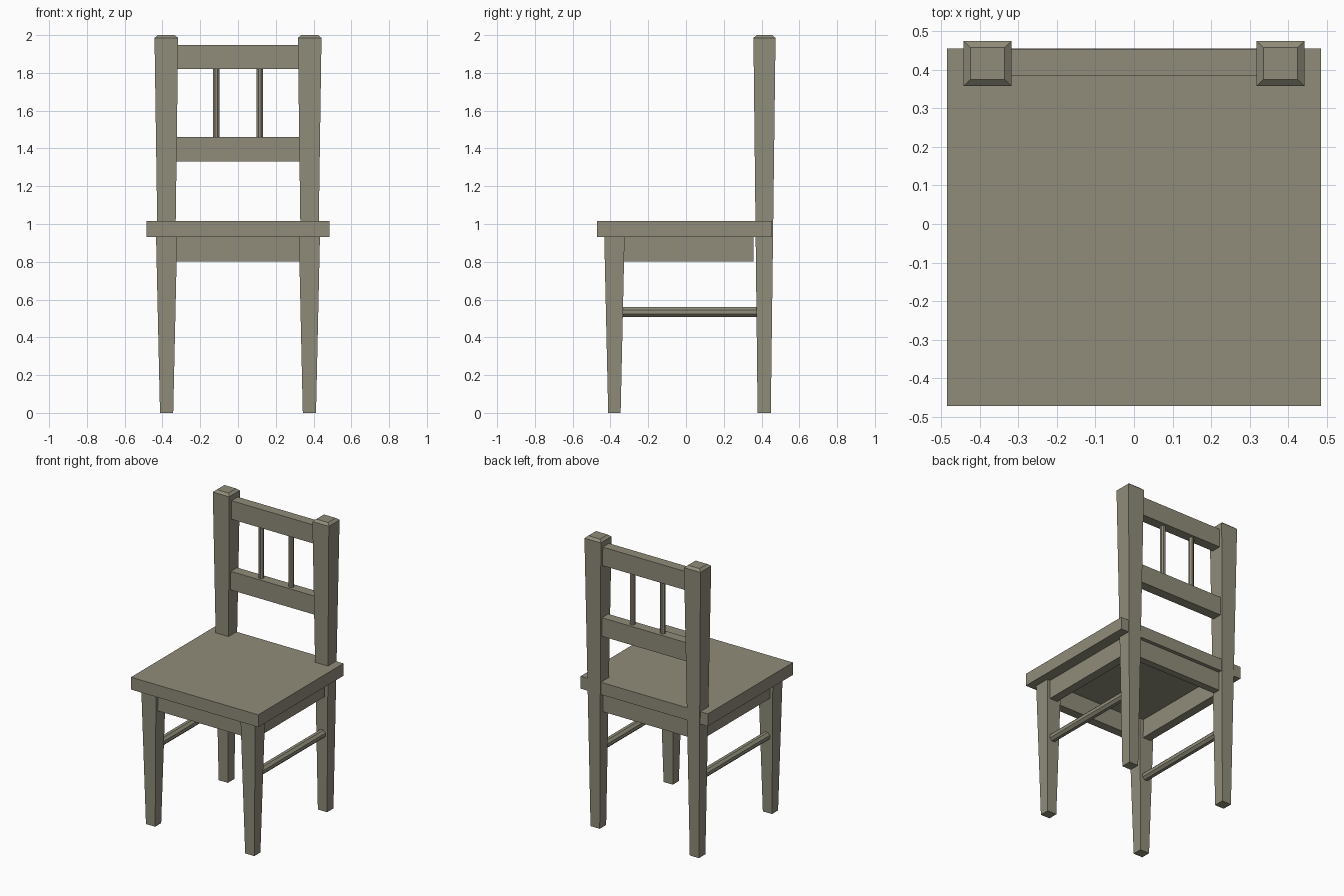
import bpy, bmesh
from mathutils import Matrix, Vector

if "Cube" in bpy.data.objects:
    bpy.data.objects.remove(bpy.data.objects["Cube"])

# Dull olive-grey paint
paint = bpy.data.materials.new("olive_grey_paint")
paint.diffuse_color = (0.277, 0.265, 0.197, 1)
paint.use_nodes = True
paint.node_tree.nodes["Principled BSDF"].inputs["Base Color"].default_value = paint.diffuse_color


def loft(name, sections):
    """Solid through stacked rectangles (x0, x1, y0, y1, z)."""
    bm = bmesh.new()
    rings = [[bm.verts.new((x, y, z)) for x, y in ((x0, y0), (x1, y0), (x1, y1), (x0, y1))]
             for x0, x1, y0, y1, z in sections]
    for a, b in zip(rings, rings[1:]):
        for i in range(4):
            j = (i + 1) % 4
            bm.faces.new((a[i], a[j], b[j], b[i]))
    bm.faces.new(rings[0][::-1])
    bm.faces.new(rings[-1])
    return finish(name, bm)


def finish(name, bm):
    mesh = bpy.data.meshes.new(name)
    bm.to_mesh(mesh)
    bm.free()
    mesh.materials.append(paint)
    ob = bpy.data.objects.new(name, mesh)
    bpy.context.collection.objects.link(ob)
    return ob


def box(name, x0, x1, y0, y1, z0, z1):
    return loft(name, [(x0, x1, y0, y1, z0), (x0, x1, y0, y1, z1)])


def rod(name, start, end, radius):
    """Eight-sided rod with flats facing the main axes."""
    a, b = Vector(start), Vector(end)
    bm = bmesh.new()
    turn = (b - a).to_track_quat('Z', 'Y').to_matrix().to_4x4()
    bmesh.ops.create_cone(
        bm, cap_ends=True, segments=8, radius1=radius, radius2=radius, depth=(b - a).length,
        matrix=Matrix.Translation((a + b) / 2) @ turn @ Matrix.Rotation(0.3927, 4, 'Z'))
    return finish(name, bm)


def mirrored(ob):
    """Repeat a right-hand part on the left."""
    mod = ob.modifiers.new("mirror", 'MIRROR')
    mod.use_mirror_merge = False


# Seat
box("seat", -0.485, 0.485, -0.472, 0.455, 0.93, 1.015)

# Tapered front legs
mirrored(loft("front_leg", [(0.343, 0.413, -0.412, -0.346, 0),
                            (0.322, 0.434, -0.433, -0.325, 0.94)]))

# Back legs run up into the backrest posts, with chamfered tops
mirrored(loft("back_leg_post", [(0.343, 0.413, 0.379, 0.449, 0),
                                (0.317, 0.442, 0.357, 0.474, 1.985),
                                (0.335, 0.424, 0.374, 0.457, 2.0)]))

# Aprons under the seat
box("front_apron", -0.34, 0.34, -0.41, -0.35, 0.802, 0.935)
box("back_apron", -0.34, 0.34, 0.38, 0.43, 0.802, 0.935)
mirrored(box("side_apron", 0.35, 0.41, -0.34, 0.357, 0.802, 0.935))

# Side stretchers
mirrored(rod("side_stretcher", (0.378, -0.35, 0.534), (0.378, 0.39, 0.534), 0.029))

# Backrest rails and spindles
box("lower_back_rail", -0.335, 0.335, 0.384, 0.452, 1.332, 1.46)
box("top_back_rail", -0.335, 0.335, 0.384, 0.452, 1.82, 1.948)
mirrored(rod("back_spindle", (0.115, 0.417, 1.45), (0.115, 0.417, 1.83), 0.018))
